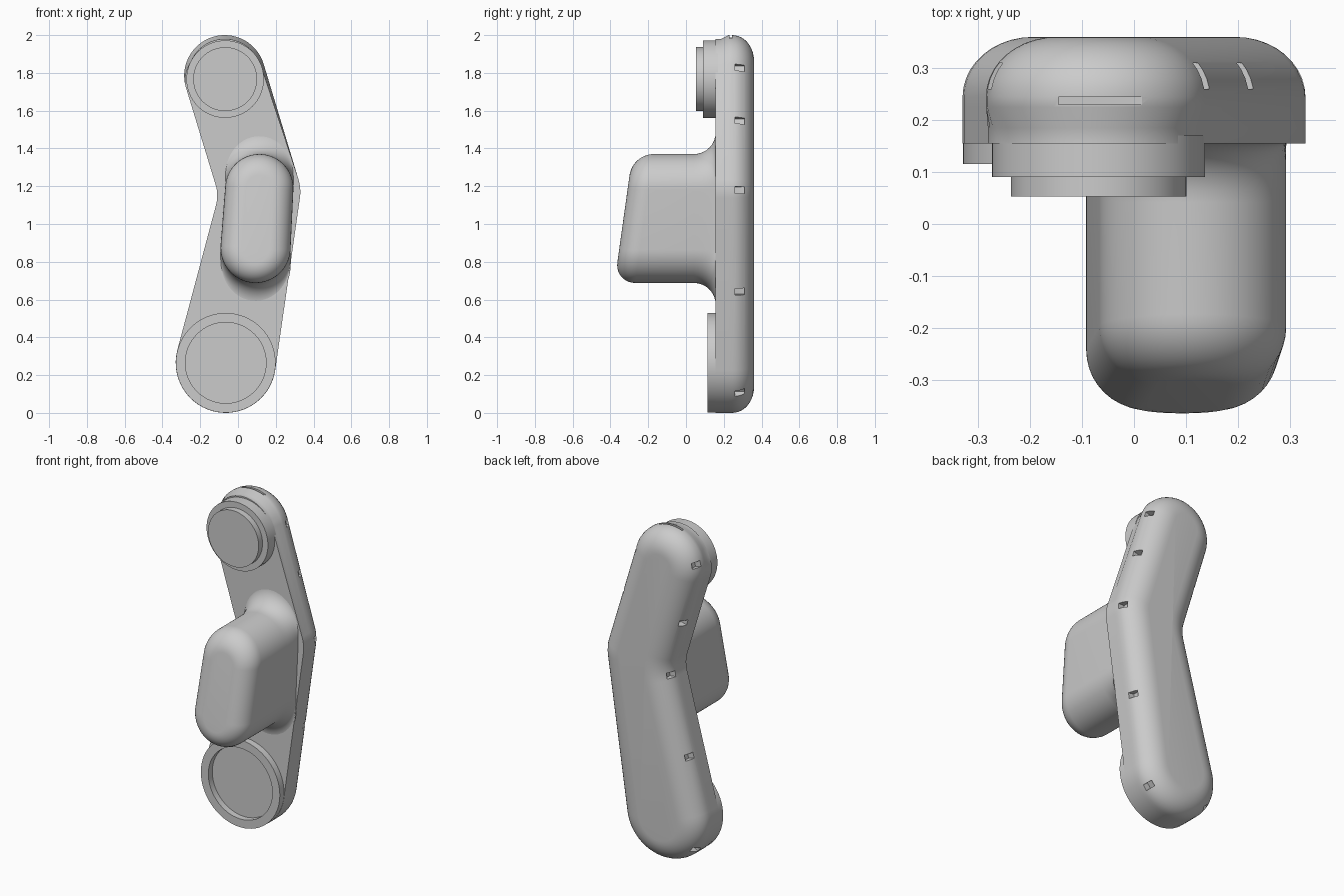
import bpy, bmesh, math
from mathutils import Vector, Matrix

if "Cube" in bpy.data.objects:
    bpy.data.objects.remove(bpy.data.objects["Cube"])


def outline(circles, steps=28):
    """Belt around circles (x, z, r), counter-clockwise; negative r is a concave bend."""
    n = len(circles)
    tangents = []
    for i in range(n):
        x1, z1, r1 = circles[i]
        x2, z2, r2 = circles[(i + 1) % n]
        dx, dz = x2 - x1, z2 - z1
        tangents.append(math.atan2(dz, dx) - math.acos((r1 - r2) / math.hypot(dx, dz)))
    pts = []
    for i, (x, z, r) in enumerate(circles):
        a = tangents[i - 1]
        sweep = (tangents[i] - a) % math.tau
        if r < 0:
            sweep -= math.tau if sweep > math.pi else 0
        k = max(8, round(abs(sweep) / math.pi * steps))
        for j in range(k + 1):
            t = a + sweep * j / k
            nrm = Vector((math.cos(t), math.sin(t)))
            pts.append((Vector((x, z)) + r * nrm, nrm))
    return pts


def circle(x, z, r, steps=64):
    dirs = [Vector((math.cos(math.tau * i / steps), math.sin(math.tau * i / steps))) for i in range(steps)]
    return [(Vector((x, z)) + r * d, d) for d in dirs]


def smooth(obj):
    bpy.ops.object.select_all(action='DESELECT')
    obj.select_set(True)
    bpy.context.view_layer.objects.active = obj
    bpy.ops.object.shade_smooth_by_angle(angle=math.radians(30))


def add_object(name, bm):
    bmesh.ops.recalc_face_normals(bm, faces=bm.faces)
    me = bpy.data.meshes.new(name)
    bm.to_mesh(me)
    bm.free()
    obj = bpy.data.objects.new(name, me)
    bpy.context.collection.objects.link(obj)
    return obj


def loft(name, pts, layers):
    """Stack rings along y. Inset and y may each be a number or a function."""
    bm = bmesh.new()
    rings = []
    for inset, y in layers:
        ring = []
        for p, nrm in pts:
            q = p - nrm * (inset(p, nrm) if callable(inset) else inset)
            ring.append(bm.verts.new((q.x, y(q.y) if callable(y) else y, q.y)))
        rings.append(ring)
    for a, b in zip(rings, rings[1:]):
        for i in range(len(a)):
            j = (i + 1) % len(a)
            bm.faces.new((a[i], a[j], b[j], b[i]))
    bm.faces.new(rings[0])
    bm.faces.new(rings[-1])
    obj = add_object(name, bm)
    smooth(obj)
    return obj


# Bent arm body with a rounded back
arm = outline([(-0.065, 0.265, 0.265), (0.10, 1.17, 0.23), (-0.07, 1.785, 0.215), (-0.31, 1.15, -0.2)])


def top_taper(p, nrm):
    return 0.02 * min(1, max(0, (p.y - 1.75) / 0.12))


layers = [(top_taper, 0.155), (top_taper, 0.185), (0, 0.225), (0, 0.245)]
for k in range(1, 11):
    t = math.pi / 2 * k / 10
    layers.append((0.135 * (1 - math.cos(t)), 0.245 + 0.115 * math.sin(t)))
body = loft("arm_body", arm, layers)

# Small clip slots along both edges, and a thin groove at the top
cut = bmesh.new()


def slot(z, side):
    for (p, n), (q, _) in zip(arm, arm[1:] + arm[:1]):
        if n.x * side > 0 and (p.y - z) * (q.y - z) <= 0 and p.y != q.y:
            c = p.lerp(q, (z - p.y) / (q.y - p.y))
            m = (Matrix.Translation((c.x, 0.285, c.y)) @ Matrix.Rotation(-math.atan2(n.y, n.x), 4, 'Y')
                 @ Matrix.Diagonal((0.08, 0.05, 0.035, 1)))
            bmesh.ops.create_cube(cut, size=1, matrix=m)
            return


for z in (0.10, 0.64, 1.18, 1.55, 1.83):
    slot(z, 1)
for z in (0.10, 0.66, 1.12, 1.45, 1.83):
    slot(z, -1)
bmesh.ops.create_cube(cut, size=1, matrix=Matrix.Translation((-0.065, 0.237, 2.0))
                      @ Matrix.Diagonal((0.16, 0.014, 0.04, 1)))
cutter = add_object("slot_cutter", cut)
cutter.hide_render = True
mod = body.modifiers.new("slots", 'BOOLEAN')
mod.operation = 'DIFFERENCE'
mod.solver = 'EXACT'
mod.object = cutter
bpy.context.view_layer.objects.active = body
bpy.ops.object.modifier_apply(modifier=mod.name)
bpy.data.objects.remove(cutter)
smooth(body)

# Stepped joint disc at the top
loft("upper_joint_disc", circle(-0.068, 1.767, 0.205),
     [(0, 0.17), (0, 0.09), (0.036, 0.09), (0.036, 0.053)])

# Recessed joint ring at the bottom
loft("lower_joint_ring", circle(-0.065, 0.265, 0.264),
     [(0, 0.156), (0, 0.115), (0.05, 0.115), (0.05, 0.153)])

# Protruding housing: flared base, straight walls, rounded sloping front
pod = outline([(0.093, 0.873, 0.185), (0.113, 1.19, 0.18)], 40)
layers = []
for k in range(9):
    t = math.pi / 2 * k / 8
    flare = 0.115 * (1 - math.sin(t))
    layers.append((lambda p, n, f=flare: -f * n.y ** 2, 0.157 - 0.115 * (1 - math.cos(t))))
R = 0.11
for k in range(11):
    t = math.pi / 2 * k / 10
    layers.append((R * (1 - math.cos(t)),
                   lambda z, t=t: -0.363 + 0.14 * (z - 0.8) + R * (1 - math.sin(t))))
loft("front_housing", pod, layers)
